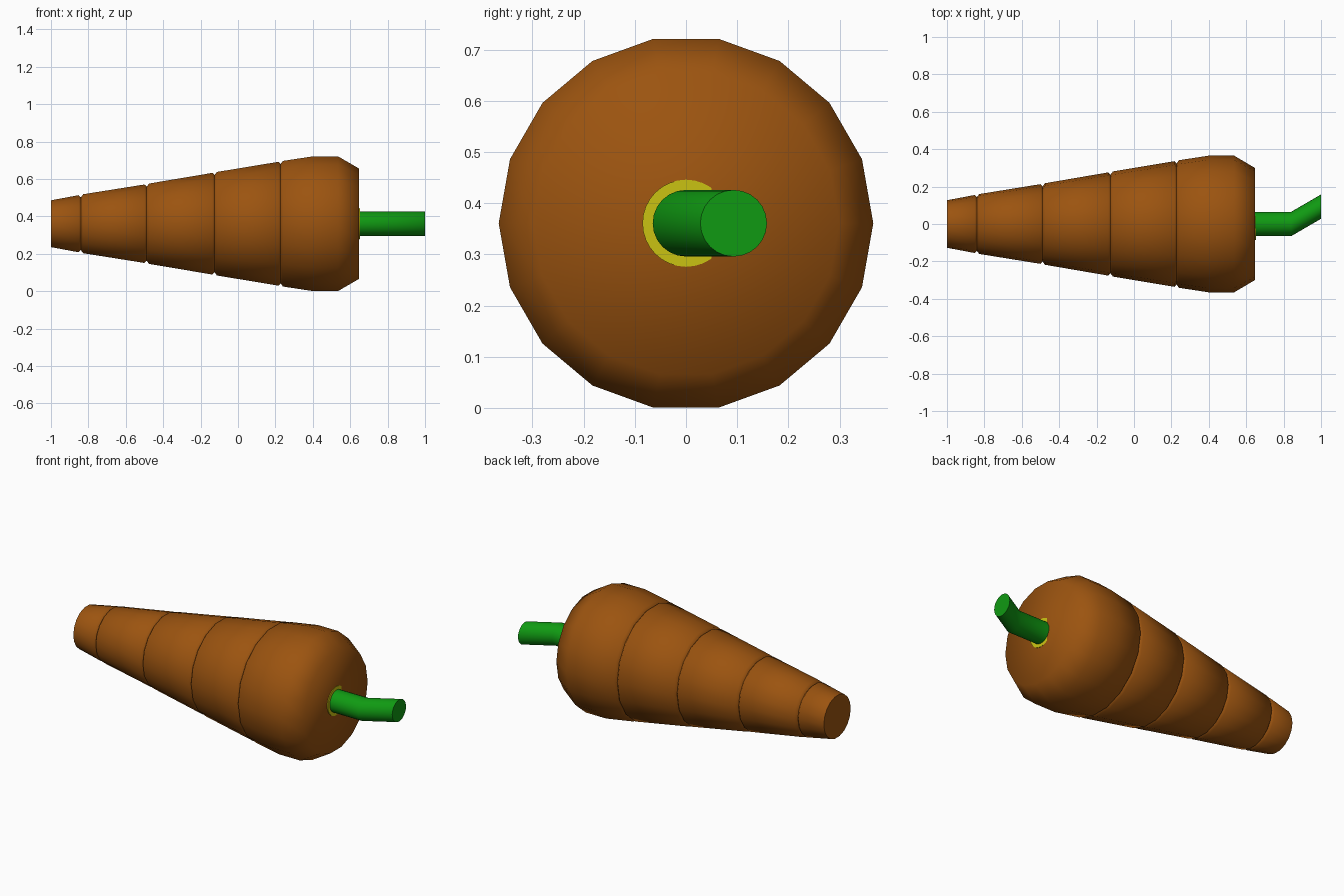
import bpy, bmesh, math

if "Cube" in bpy.data.objects:
    bpy.data.objects.remove(bpy.data.objects["Cube"])

CZ = 0.361  # height of the carrot's axis


def material(name, rgb):
    m = bpy.data.materials.new(name)
    m.diffuse_color = (*rgb, 1)
    m.use_nodes = True
    m.node_tree.nodes["Principled BSDF"].inputs["Base Color"].default_value = m.diffuse_color
    return m


orange = material("carrot orange", (0.33, 0.088, 0.005))
green = material("stem green", (0.005, 0.32, 0.006))
yellow = material("ring yellow", (0.60, 0.55, 0.006))


def tube(name, rings, sides, mat, angle):
    """Skin circular rings (x, y, radius) standing across the x axis, and cap both ends."""
    bm = bmesh.new()
    loops = []
    for x, y, r in rings:
        loops.append([bm.verts.new((x, y + r * math.cos(a), CZ + r * math.sin(a)))
                      for a in (2 * math.pi * i / sides for i in range(sides))])
    for a, b in zip(loops, loops[1:]):
        for i in range(sides):
            j = (i + 1) % sides
            bm.faces.new((a[i], a[j], b[j], b[i]))
    bm.faces.new(loops[0])
    bm.faces.new(loops[-1])
    bmesh.ops.recalc_face_normals(bm, faces=bm.faces)
    mesh = bpy.data.meshes.new(name)
    bm.to_mesh(mesh)
    bm.free()
    mesh.materials.append(mat)
    ob = bpy.data.objects.new(name, mesh)
    bpy.context.collection.objects.link(ob)
    bpy.context.view_layer.objects.active = ob
    ob.select_set(True)
    bpy.ops.object.shade_smooth_by_angle(angle=math.radians(angle))
    ob.select_set(False)
    return ob


# Carrot body: tapered root with narrow V grooves
profile = [(-1.0, 0, 0.127)]
for x, r in ((-0.84, 0.157), (-0.488, 0.215), (-0.125, 0.278), (0.228, 0.338)):
    profile += [(x - 0.012, 0, r - 0.002), (x, 0, r - 0.014), (x + 0.012, 0, r + 0.003)]
profile += [(0.40, 0, 0.3655), (0.535, 0, 0.3655), (0.648, 0, 0.299)]
tube("carrot_body", profile, 18, orange, 65)

# Thin yellow ring around the foot of the stem, slightly tilted into the cap
ring = tube("stem_ring", [(0.643, 0, 0.085), (0.65, 0, 0.085)], 32, yellow, 30)
for v in ring.data.vertices:
    v.co.x -= 0.04 * v.co.y

# Bent green stem
tube("stem", [(0.63, 0, 0.065), (0.84, 0, 0.065), (1.0, 0.093, 0.065)], 24, green, 40)
